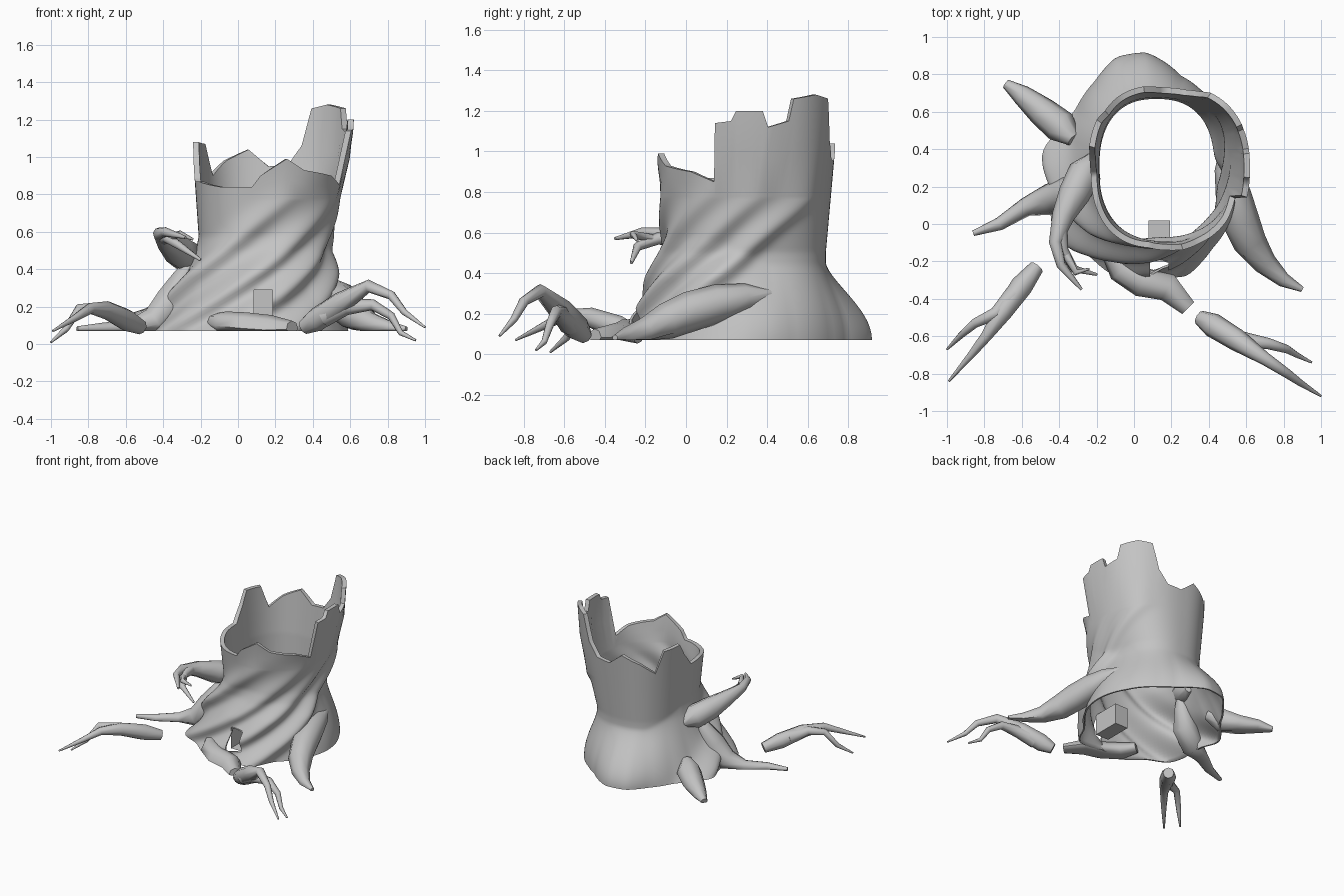
import bpy, bmesh
from math import sin, cos, pi, radians, exp

cube = bpy.data.objects.get("Cube")
if cube:
    bpy.data.objects.remove(cube)

wood = bpy.data.materials.new("grey wood")
wood.use_nodes = True
wood.diffuse_color = (0.55, 0.55, 0.55, 1)
wood.node_tree.nodes["Principled BSDF"].inputs["Base Color"].default_value = (0.55, 0.55, 0.55, 1)

CX, CY, FLOOR = 0.12, 0.3, 0.07
# angle in degrees -> height of the broken rim
RIM = [(0, 1.2), (9, 1.2), (12, 1.12), (24, 1.15), (27, 1.26), (42, 1.28), (54, 1.26),
       (60, 1.06), (69, .96), (84, .95), (99, 1.04), (117, .98), (132, .9), (141, 1.07),
       (162, 1.08), (171, .98), (186, .87), (210, .87), (240, .84), (264, .84), (270, .9),
       (288, .99), (300, .93), (324, .9), (339, .85), (342, 1.14), (351, 1.15), (354, 1.2), (360, 1.2)]
# angle in degrees -> radius of the flared foot
FOOT = [(0, .47), (30, .46), (60, .48), (75, .51), (95, .62), (110, .63), (125, .57), (145, .53),
        (165, .53), (180, .56), (205, .58), (225, .58), (245, .55), (270, .55), (285, .53),
        (305, .48), (330, .47), (360, .47)]
RIDGES = [172, 216, 250, 287]


def clamp(x):
    return max(0, min(1, x))


def lookup(table, x):
    for (a, p), (b, q) in zip(table, table[1:]):
        if a <= x <= b:
            return p + (q - p) * (x - a) / (b - a)
    return table[-1][1]


def radius(deg, z):
    a = radians(deg)
    up = max(0, z - 0.5)
    # the trunk leans outwards on its left and stays upright elsewhere
    rx = 0.33 + min(0.17, 0.3 * up) if cos(a) > 0 else 0.325 + 0.07 * up
    ry = 0.39 + 0.09 * up if sin(a) > 0 else 0.38 + 0.14 * up
    waist = 1 / (abs(cos(a) / rx) ** 2.4 + abs(sin(a) / ry) ** 2.4) ** (1 / 2.4)
    # the flare is a low bulge at the back and a gradual slope at the front
    back = clamp(1.3 * cos(a - radians(70)) + 0.2)
    start = 0.58 - 0.13 * back
    t = clamp((start - z) / (start - FLOOR))
    flare = (1 - back) * t ** 1.25 + back * sin(t * pi / 2) ** 1.4
    r = waist + max(0, lookup(FOOT, deg) - waist) * flare
    # twisting ridges that fade out towards the rim
    for base in RIDGES:
        d = (deg - base - 165 * (z - FLOOR) + 180) % 360 - 180
        width = 10 if d > 0 else 16
        r += 0.07 * exp(-(d / width) ** 2) * clamp((0.88 - z) / 0.5)
    return r


def finish(obj, angle=35):
    obj.data.materials.clear()
    obj.data.materials.append(wood)
    bpy.ops.object.select_all(action='DESELECT')
    obj.select_set(True)
    bpy.context.view_layer.objects.active = obj
    bpy.ops.object.shade_smooth_by_angle(angle=radians(angle))


def mesh_object(name, bm):
    bmesh.ops.recalc_face_normals(bm, faces=bm.faces)
    me = bpy.data.meshes.new(name)
    bm.to_mesh(me)
    bm.free()
    obj = bpy.data.objects.new(name, me)
    bpy.context.collection.objects.link(obj)
    return obj


def box(name, lo, hi):
    bm = bmesh.new()
    bmesh.ops.create_cube(bm, size=1)
    for v in bm.verts:
        v.co = [l + (c + 0.5) * (h - l) for c, l, h in zip(v.co, lo, hi)]
    return mesh_object(name, bm)


# Hollow trunk: outer wall up to the broken rim, then the inner wall down again
STEP, LEVELS = 3, 42
bm = bmesh.new()
columns = []
for deg in range(0, 360, STEP):
    a, rim = radians(deg), lookup(RIM, deg)
    heights = [FLOOR + (0.78 - FLOOR) * i / LEVELS for i in range(LEVELS + 1)]
    heights += [(0.78 + rim) / 2, rim]
    outer = [(radius(deg, z), z) for z in heights]
    inner = [(r - 0.012 - 0.02 * clamp((z - 0.3) / 0.4), z) for r, z in reversed(outer)]
    columns.append([bm.verts.new((CX + r * cos(a), CY + r * sin(a), z)) for r, z in outer + inner])
for i, col in enumerate(columns):
    nxt = columns[(i + 1) % len(columns)]
    for j in range(len(col)):
        k = (j + 1) % len(col)
        bm.faces.new((col[j], nxt[j], nxt[k], col[k]))
trunk = mesh_object("trunk", bm)

# Doorway cut through the front of the trunk
cutter = box("door_cutter", (0.085, -0.5, 0.14), (0.185, -0.02, 0.29))
cutter.hide_render = True
cut = trunk.modifiers.new("doorway", 'BOOLEAN')
cut.object, cut.solver = cutter, 'EXACT'
bpy.context.view_layer.objects.active = trunk
bpy.ops.object.modifier_apply(modifier=cut.name)
bpy.data.objects.remove(cutter)
finish(trunk, 60)

# Door tunnel, open at the front
tunnel = box("door_tunnel", (0.078, -0.2, 0.133), (0.192, 0.02, 0.297))
bm = bmesh.new()
bm.from_mesh(tunnel.data)
front = [f for f in bm.faces if f.normal.y < -0.9]
bmesh.ops.inset_region(bm, faces=front, thickness=0.01)
bmesh.ops.translate(bm, verts=front[0].verts, vec=(0, 0.21, 0))
bm.to_mesh(tunnel.data)
bm.free()
finish(tunnel)


def limb(name, floor, *paths):
    """Tapered limb; each path is a list of (x, y, z, radius)."""
    cu = bpy.data.curves.new(name, 'CURVE')
    cu.dimensions, cu.bevel_depth, cu.bevel_resolution = '3D', 1, 2
    cu.use_fill_caps = True
    for path in paths:
        sp = cu.splines.new('POLY')
        sp.points.add(len(path) - 1)
        for p, (x, y, z, r) in zip(sp.points, path):
            p.co, p.radius = (x, y, z, 1), r
    obj = bpy.data.objects.new(name, cu)
    bpy.context.collection.objects.link(obj)
    bpy.ops.object.select_all(action='DESELECT')
    obj.select_set(True)
    bpy.context.view_layer.objects.active = obj
    bpy.ops.object.convert(target='MESH')
    obj = bpy.context.object
    for v in obj.data.vertices:
        v.co.z = max(v.co.z, floor)
    finish(obj, 65)


# Roots joined to the trunk
limb("right_side_root", FLOOR,
     [(.48, .42, .3, .02), (.5, .3, .28, .07), (.53, .16, .25, .095), (.57, .02, .21, .10),
      (.62, -.1, .16, .09), (.7, -.21, .11, .065), (.8, -.3, .09, .04), (.9, -.35, .08, .015)])
limb("front_root", FLOOR,
     [(-.14, -.14, .12, .04), (-.07, -.24, .1, .075), (.04, -.31, .09, .08), (.18, -.34, .08, .075),
      (.29, -.45, .08, .045)])
limb("left_front_root", FLOOR,
     [(-.24, .22, .47, .01), (-.29, .2, .36, .06), (-.35, .16, .23, .095), (-.45, .13, .11, .085),
      (-.58, .09, .08, .05), (-.72, 0, .08, .035), (-.86, -.05, .08, .015)])
limb("left_back_root", FLOOR,
     [(-.32, .45, .2, .04), (-.39, .52, .15, .09), (-.49, .6, .11, .08), (-.6, .69, .1, .055),
      (-.685, .75, .08, .025)])

# Side branch with forked twigs
limb("side_branch", FLOOR,
     [(-.22, .36, .43, .03), (-.26, .28, .46, .09), (-.32, .16, .5, .085), (-.38, .04, .55, .06),
      (-.42, -.1, .59, .035), (-.39, -.22, .6, .025), (-.28, -.35, .57, .008)],
     [(-.4, -.02, .57, .045), (-.38, -.14, .57, .03), (-.32, -.24, .53, .022), (-.2, -.27, .45, .008)],
     [(-.36, -.17, .57, .022), (-.31, -.26, .59, .018), (-.24, -.24, .56, .006)])

# Loose forked roots lying in front of the stump
limb("loose_right_root", 0.0,
     [(.35, -.5, .09, .04), (.42, -.54, .13, .065), (.55, -.62, .22, .06), (.7, -.72, .31, .035),
      (.82, -.8, .26, .025), (.89, -.85, .17, .018), (1.0, -.92, .09, .006)],
     [(.46, -.57, .15, .06), (.58, -.62, .2, .045), (.72, -.64, .21, .03), (.82, -.67, .15, .022),
      (.87, -.7, .06, .015), (.95, -.74, .02, .006)])
limb("loose_left_root", 0.0,
     [(-.52, -.23, .09, .04), (-.6, -.33, .13, .06), (-.7, -.47, .18, .05), (-.79, -.6, .19, .03),
      (-.87, -.7, .14, .02), (-.99, -.84, .07, .006)],
     [(-.64, -.38, .15, .055), (-.74, -.48, .19, .035), (-.85, -.53, .19, .025),
      (-.92, -.59, .08, .018), (-1.0, -.67, .01, .006)])
